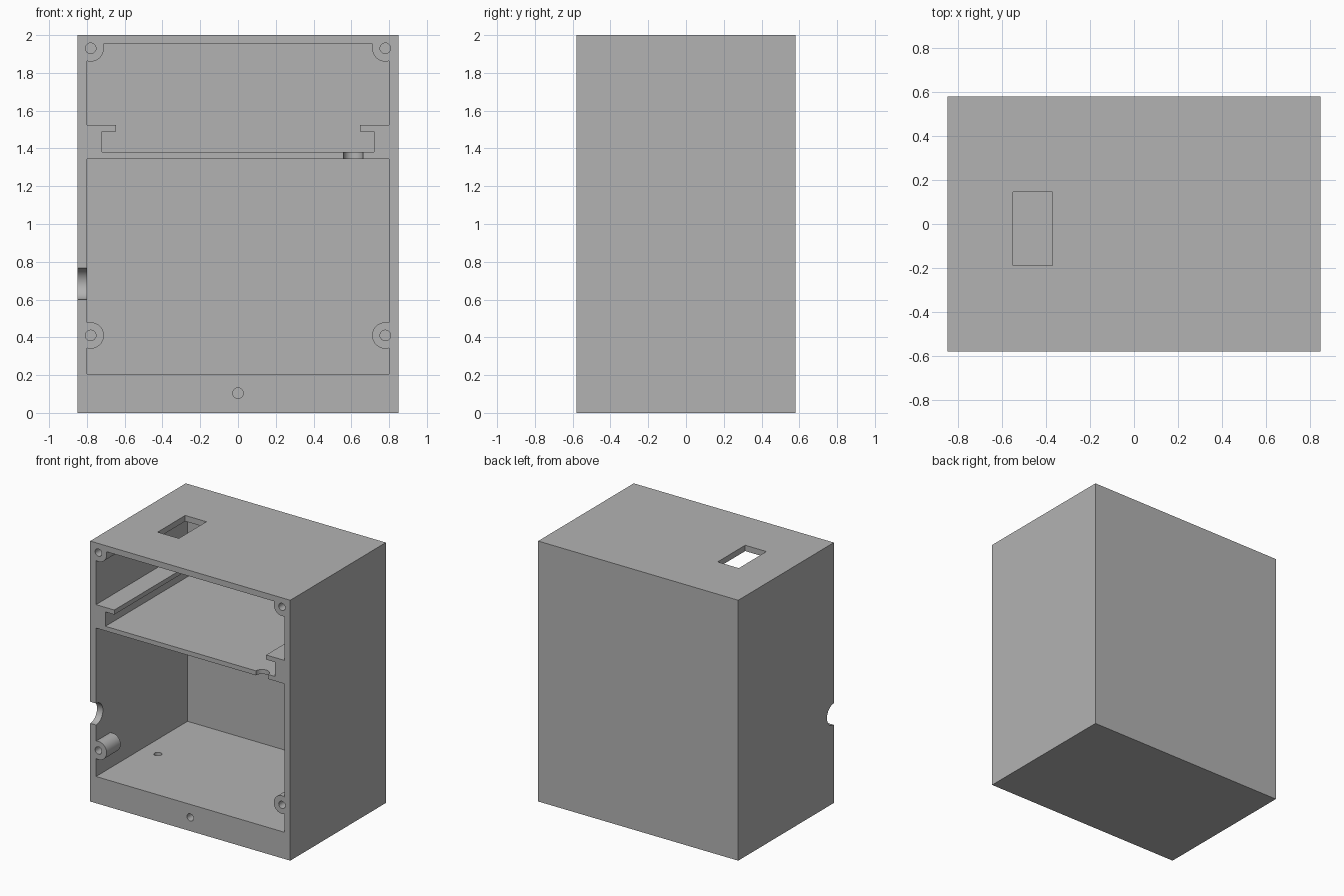
import bpy
import math
from mathutils import Vector

if "Cube" in bpy.data.objects:
    bpy.data.objects.remove(bpy.data.objects["Cube"], do_unlink=True)

HALF_X, HALF_Y, HEIGHT = 0.85, 0.58, 2.0
FRONT, OUT, BACK = -HALF_Y, -0.7, 0.53
BOSS_END = -0.41

grey = bpy.data.materials.new("light grey plastic")
grey.use_nodes = True
grey.diffuse_color = (0.45, 0.45, 0.45, 1)
grey.node_tree.nodes["Principled BSDF"].inputs["Base Color"].default_value = grey.diffuse_color


def box(name, low, high):
    low, high = Vector(low), Vector(high)
    bpy.ops.mesh.primitive_cube_add(size=1, location=(low + high) / 2)
    obj = bpy.context.object
    obj.name = name
    obj.scale = high - low
    bpy.ops.object.transform_apply(location=True, rotation=True, scale=True)
    return obj


def rod(name, start, end, radius, sides=32):
    start, end = Vector(start), Vector(end)
    axis = end - start
    bpy.ops.mesh.primitive_cylinder_add(
        vertices=sides, radius=radius, depth=axis.length, location=(start + end) / 2)
    obj = bpy.context.object
    obj.name = name
    obj.rotation_euler = axis.to_track_quat('Z', 'Y').to_euler()
    bpy.ops.object.transform_apply(location=True, rotation=True, scale=True)
    return obj


def extrude_profile(name, points, y0, y1):
    """Closed prism from an x-z outline, swept along y."""
    n = len(points)
    verts = [(x, y, z) for y in (y0, y1) for x, z in points]
    faces = [list(range(n)), list(range(2 * n - 1, n - 1, -1))]
    faces += [[(i + 1) % n, i, n + i, n + (i + 1) % n] for i in range(n)]
    mesh = bpy.data.meshes.new(name)
    mesh.from_pydata(verts, [], faces)
    obj = bpy.data.objects.new(name, mesh)
    bpy.context.collection.objects.link(obj)
    return obj


def cut(target, cutter):
    cutter.hide_render = True
    mod = target.modifiers.new("cut", 'BOOLEAN')
    mod.operation, mod.solver, mod.object = 'DIFFERENCE', 'EXACT', cutter
    bpy.ops.object.select_all(action='DESELECT')
    bpy.context.view_layer.objects.active = target
    target.select_set(True)
    bpy.ops.object.modifier_apply(modifier=mod.name)
    bpy.data.objects.remove(cutter, do_unlink=True)


# Outer case
case = box("case", (-HALF_X, FRONT, 0), (HALF_X, HALF_Y, HEIGHT))

# Upper compartment, with a slide-in rail along each side
right_side = [(0.72, 1.38), (0.72, 1.49), (0.645, 1.49), (0.645, 1.525), (0.80, 1.525), (0.80, 1.955)]
outline = right_side + [(-x, z) for x, z in reversed(right_side)]
upper = extrude_profile("upper_compartment", outline, OUT, BACK)

# Lower compartment
lower = box("lower_compartment", (-0.80, OUT, 0.205), (0.80, BACK, 1.345))

# Screw bosses left standing in the compartment corners
for s in (-1, 1):
    cut(upper, rod("upper_boss", (s * 0.78, OUT - 0.1, 1.93), (s * 0.78, BOSS_END, 1.93), 0.07))
    xs = sorted((s * 0.71, s * 0.9))
    cut(upper, box("boss_corner", (xs[0], OUT - 0.1, 1.93), (xs[1], BOSS_END, 2.1)))
    cut(lower, rod("lower_boss", (s * 0.78, OUT - 0.1, 0.41), (s * 0.78, BOSS_END, 0.41), 0.07))

cut(case, upper)
cut(case, lower)

# Screw holes in the bosses, and blind holes in the floor
for s in (-1, 1):
    for z in (0.41, 1.93):
        cut(case, rod("screw_hole", (s * 0.78, OUT, z), (s * 0.78, BOSS_END - 0.02, z), 0.028, 24))
    cut(case, rod("floor_hole", (s * 0.66, -0.03, 0.1), (s * 0.66, -0.03, 0.3), 0.028, 24))
cut(case, rod("base_screw_hole", (0, OUT, 0.105), (0, BOSS_END, 0.105), 0.028, 24))

# Switch opening in the roof, cable notches in the side wall and shelf
cut(case, box("switch_opening", (-0.55, -0.19, 1.9), (-0.37, 0.145, 2.1)))
cut(case, rod("side_cable_notch", (-0.95, FRONT, 0.683), (-0.75, FRONT, 0.683), 0.083, 48))
cut(case, rod("shelf_cable_notch", (0.61, FRONT, 1.3), (0.61, FRONT, 1.43), 0.052))

case.data.materials.clear()
case.data.materials.append(grey)
for face in case.data.polygons:
    face.material_index = 0
bpy.ops.object.select_all(action='DESELECT')
case.select_set(True)
bpy.context.view_layer.objects.active = case
bpy.ops.object.shade_smooth_by_angle(angle=math.radians(30))
